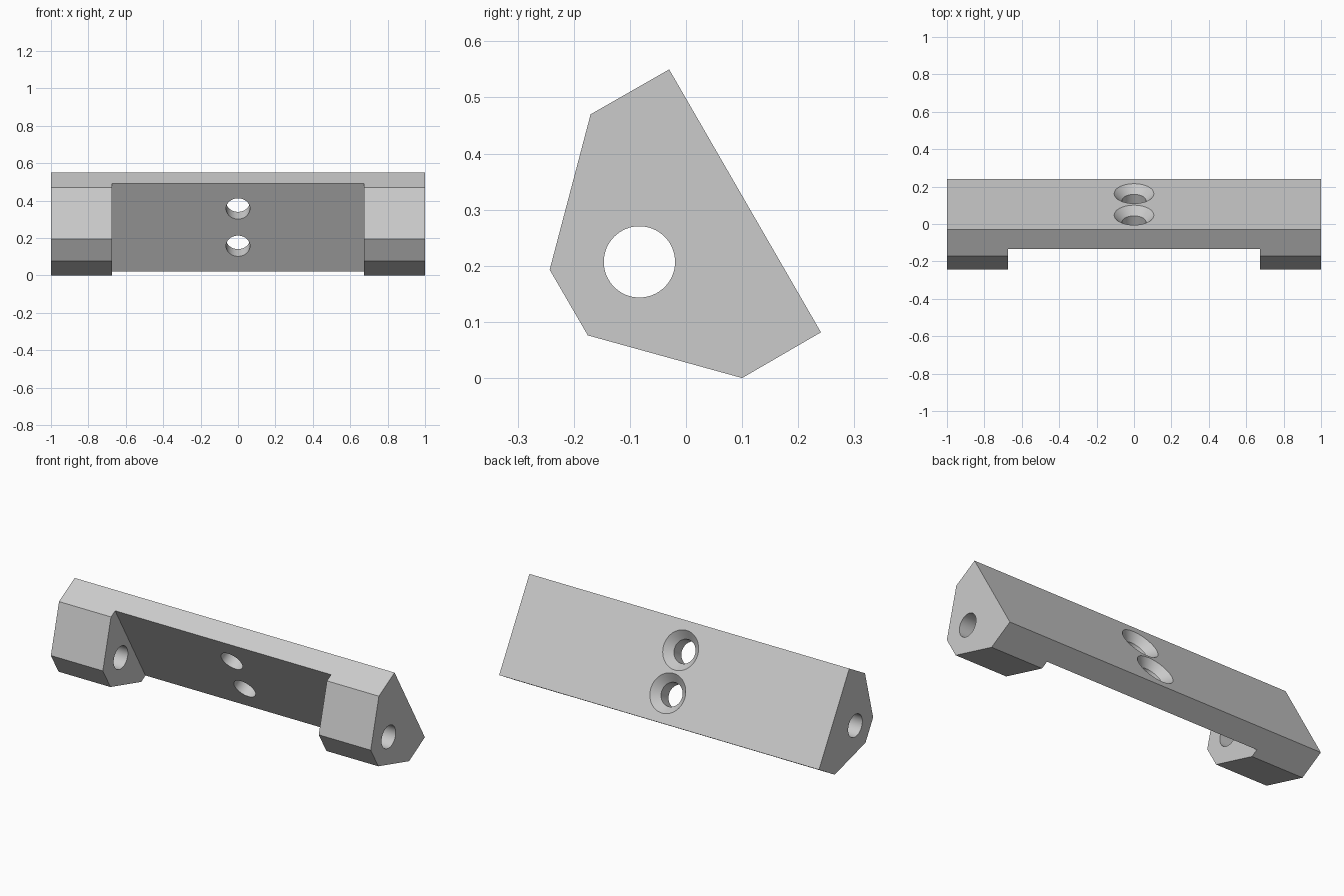
import bpy, bmesh, math
from mathutils import Vector

cube = bpy.data.objects.get("Cube")
if cube:
    bpy.data.objects.remove(cube, do_unlink=True)

grey = bpy.data.materials.new("light grey")
grey.use_nodes = True
colour = (0.6, 0.6, 0.6, 1)
grey.diffuse_color = colour
grey.node_tree.nodes["Principled BSDF"].inputs["Base Color"].default_value = colour

# Sloped mounting face: top edge, downhill direction and outward normal
APEX = Vector((0, -0.03, 0.55))
DOWN = Vector((0, 0.5, -math.sqrt(0.75)))
OUT = Vector((0, math.sqrt(0.75), 0.5))


def loft(name, rings):
    """Solid skinned through matching rings of points, capped at both ends."""
    bm = bmesh.new()
    loops = [[bm.verts.new(p) for p in ring] for ring in rings]
    for a, b in zip(loops, loops[1:]):
        for i in range(len(a)):
            j = (i + 1) % len(a)
            bm.faces.new((a[i], a[j], b[j], b[i]))
    bm.faces.new(loops[0])
    bm.faces.new(loops[-1])
    bmesh.ops.recalc_face_normals(bm, faces=bm.faces)
    mesh = bpy.data.meshes.new(name)
    bm.to_mesh(mesh)
    bm.free()
    mesh.materials.append(grey)
    obj = bpy.data.objects.new(name, mesh)
    bpy.context.collection.objects.link(obj)
    return obj


def prism(name, outline, half):
    return loft(name, [[(x, p[-2], p[-1]) for p in outline] for x in (-half, half)])


def lathe(name, centre, axis, side, steps, n=64):
    """Round solid from (distance, radius) steps along an axis."""
    up = axis.cross(side)
    angles = [math.tau * i / n for i in range(n)]
    return loft(name, [[centre + axis * d + (side * math.cos(a) + up * math.sin(a)) * r
                        for a in angles] for d, r in steps])


def carve(target, cutter):
    cutter.hide_render = True
    mod = target.modifiers.new(cutter.name, 'BOOLEAN')
    mod.operation = 'DIFFERENCE'
    mod.solver = 'EXACT'
    mod.object = cutter
    bpy.context.view_layer.objects.active = target
    bpy.ops.object.modifier_apply(modifier=mod.name)
    bpy.data.objects.remove(cutter, do_unlink=True)


# Full-length bracket body
bracket = prism("mounting_bracket", [(-0.03, 0.55), (-0.17, 0.47), (-0.243, 0.193),
                                     (-0.175, 0.076), (0.10, 0), (0.2405, 0.0815)], 1)

# Front pocket, leaving a thin plate between the two end lugs
pocket = [APEX + DOWN * t + OUT * d
          for t, d in ((-0.5, -0.119), (1, -0.119), (1, -0.8), (-0.5, -0.8))]
carve(bracket, prism("pocket_cutter", pocket, 0.675))

# Pivot hole through both lugs
X = Vector((1, 0, 0))
carve(bracket, lathe("pivot_cutter", Vector((0, -0.083, 0.207)), X, Vector((0, 1, 0)),
                     [(-1.1, 0.0635), (1.1, 0.0635)]))

# Two countersunk screw holes through the plate
for t in (0.155, 0.385):
    carve(bracket, lathe("screw_cutter", APEX + DOWN * t, OUT, X,
                         [(-0.3, 0.064), (-0.042, 0.064), (0.01, 0.116)]))

bpy.ops.object.select_all(action='DESELECT')
bracket.select_set(True)
bpy.context.view_layer.objects.active = bracket
bpy.ops.object.shade_smooth_by_angle(angle=math.radians(25))
